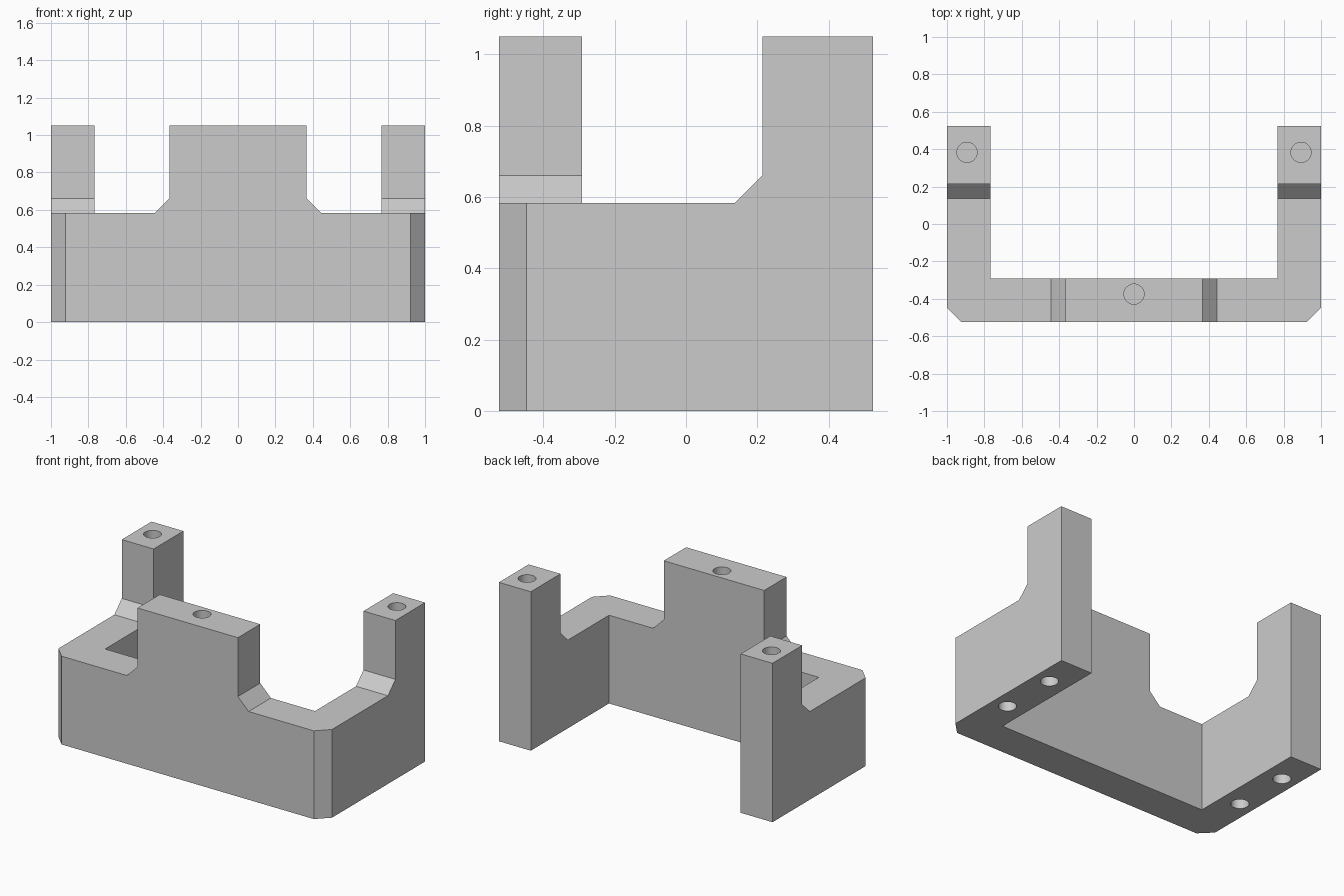
import bpy, bmesh, math
from mathutils import Vector

cube = bpy.data.objects.get("Cube")
if cube:
    bpy.data.objects.remove(cube, do_unlink=True)

# Main sizes
HX, HY, TOP = 1.0, 0.525, 1.05
WALL = 0.233            # thickness of the walls
LEDGE = 0.583           # height of the low walls
BEVEL = 0.078           # size of the chamfers
TOWER = 0.367           # half width of the front tower
POST_Y = 0.215          # front face of the rear posts
HOLE_R, HOLE_DEPTH = 0.054, 0.3

grey = bpy.data.materials.new("plain grey")
grey.use_nodes = True
colour = (0.6, 0.6, 0.6, 1)
grey.diffuse_color = colour
grey.node_tree.nodes["Principled BSDF"].inputs["Base Color"].default_value = colour


def prism(name, points, direction):
    """Extrude a closed 3D outline along a direction."""
    bm = bmesh.new()
    face = bm.faces.new([bm.verts.new(p) for p in points])
    out = bmesh.ops.extrude_face_region(bm, geom=[face])
    moved = [v for v in out["geom"] if isinstance(v, bmesh.types.BMVert)]
    bmesh.ops.translate(bm, verts=moved, vec=Vector(direction))
    bmesh.ops.recalc_face_normals(bm, faces=bm.faces)
    mesh = bpy.data.meshes.new(name)
    bm.to_mesh(mesh)
    bm.free()
    mesh.materials.append(grey)
    obj = bpy.data.objects.new(name, mesh)
    bpy.context.collection.objects.link(obj)
    return obj


def cut(target, cutter):
    """Subtract a cutter and discard it."""
    mod = target.modifiers.new("cut", 'BOOLEAN')
    mod.operation = 'DIFFERENCE'
    mod.solver = 'EXACT'
    mod.object = cutter
    bpy.context.view_layer.objects.active = target
    bpy.ops.object.modifier_apply(modifier=mod.name)
    bpy.data.objects.remove(cutter, do_unlink=True)


# U-shaped bracket with chamfered front corners
half = [(HX - BEVEL, -HY), (HX, -HY + BEVEL), (HX, HY),
        (HX - WALL, HY), (HX - WALL, -HY + WALL)]
outline = half + [(-x, y) for x, y in reversed(half)]
bracket = prism("bracket", [(x, y, 0) for x, y in outline], (0, 0, TOP))

# Openings between the front tower and the rear posts
for s in (-1, 1):
    front = [(TOWER, 2), (TOWER, LEDGE + BEVEL), (TOWER + BEVEL, LEDGE),
             (1.2, LEDGE), (1.2, 2)]
    cut(bracket, prism("front_notch", [(s * x, -0.7, z) for x, z in front],
                       (0, 0.5, 0)))
    side = [(-0.4, 2), (-0.4, LEDGE), (POST_Y - BEVEL, LEDGE),
            (POST_Y, LEDGE + BEVEL), (POST_Y, 2)]
    cut(bracket, prism("side_notch", [(s * 0.6, y, z) for y, z in side],
                       (s * 0.6, 0, 0)))


def drill(x, y, z):
    """Blind round hole centred on the plane at height z."""
    ring = [(x + HOLE_R * math.cos(a), y + HOLE_R * math.sin(a), z - HOLE_DEPTH)
            for a in (math.tau * i / 32 for i in range(32))]
    cut(bracket, prism("hole", ring, (0, 0, 2 * HOLE_DEPTH)))


# Screw holes in the tower and post tops and in the underside
drill(0, -0.375, TOP)
for s in (-1, 1):
    drill(s * 0.893, 0.383, TOP)
    for y in (0.29, -0.095):
        drill(s * 0.895, y, 0)

# Merge coplanar pieces and keep flat faces crisp
bm = bmesh.new()
bm.from_mesh(bracket.data)
bmesh.ops.remove_doubles(bm, verts=bm.verts, dist=0.0005)
bmesh.ops.dissolve_limit(bm, angle_limit=math.radians(1),
                         verts=bm.verts, edges=bm.edges)
bm.to_mesh(bracket.data)
bm.free()
bpy.ops.object.select_all(action='DESELECT')
bracket.select_set(True)
bpy.context.view_layer.objects.active = bracket
bpy.ops.object.shade_smooth_by_angle(angle=math.radians(30))
